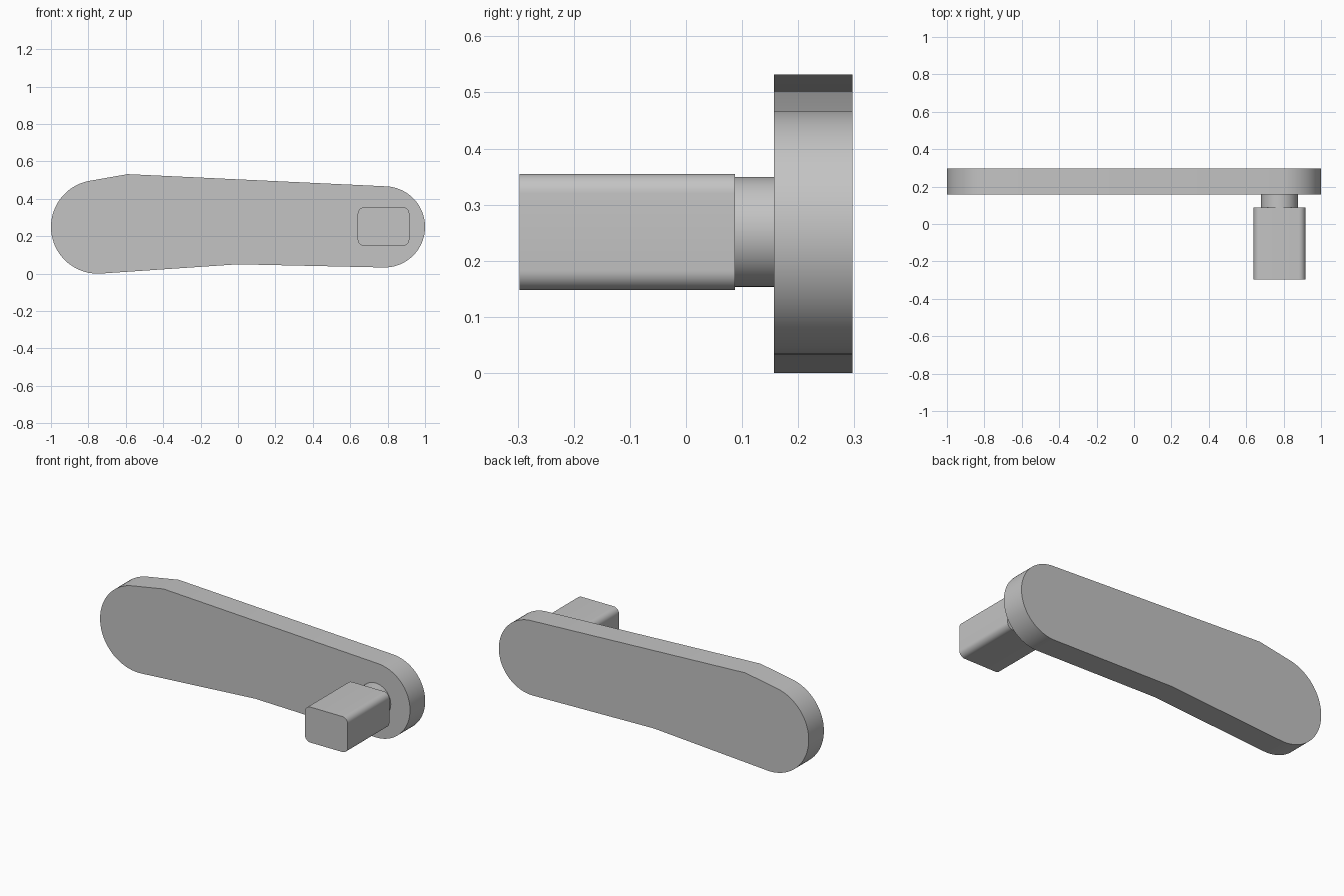
import bpy
import bmesh
from math import cos, sin, radians

cube = bpy.data.objects.get("Cube")
if cube:
    bpy.data.objects.remove(cube, do_unlink=True)

# Single grey material
grey = bpy.data.materials.new("plain_grey")
grey.use_nodes = True
colour = (0.55, 0.55, 0.55, 1)
grey.diffuse_color = colour
grey.node_tree.nodes["Principled BSDF"].inputs["Base Color"].default_value = colour


def arc(cx, cz, radius, start, end, steps):
    """Points along an arc in the x-z plane, angles in degrees."""
    angles = [radians(start + (end - start) * i / steps) for i in range(steps + 1)]
    return [(cx + radius * cos(a), cz + radius * sin(a)) for a in angles]


def extrude_profile(name, profile, front, back):
    """Solid made by sweeping an x-z outline from front to back along y."""
    bm = bmesh.new()
    face = bm.faces.new([bm.verts.new((x, front, z)) for x, z in profile])
    swept = bmesh.ops.extrude_face_region(bm, geom=[face])["geom"]
    verts = [v for v in swept if isinstance(v, bmesh.types.BMVert)]
    bmesh.ops.translate(bm, verts=verts, vec=(0, back - front, 0))
    bmesh.ops.recalc_face_normals(bm, faces=bm.faces)
    mesh = bpy.data.meshes.new(name)
    bm.to_mesh(mesh)
    bm.free()
    mesh.materials.append(grey)
    obj = bpy.data.objects.new(name, mesh)
    bpy.context.collection.objects.link(obj)
    bpy.ops.object.select_all(action="DESELECT")
    obj.select_set(True)
    bpy.context.view_layer.objects.active = obj
    bpy.ops.object.shade_smooth_by_angle(angle=radians(20))
    return obj


def rounded_rectangle(x0, x1, z0, z1, r, steps=8):
    corners = [(x1 - r, z1 - r), (x0 + r, z1 - r), (x0 + r, z0 + r), (x1 - r, z0 + r)]
    points = []
    for i, (cx, cz) in enumerate(corners):
        points += arc(cx, cz, r, 90 * i, 90 * i + 90, steps)
    return points


# Flat lever arm: small round end, large round end, slight kinks between
arm = arc(0.783, 0.25, 0.217, -91, 87, 40)
arm += [(-0.59, 0.532)]
arm += arc(-0.75, 0.25, 0.25, 99.5, 273, 40)
arm += [(0, 0.05)]
extrude_profile("lever_arm", arm, 0.157, 0.297)

# Round collar joining the arm to the block
collar = arc(0.778, 0.2515, 0.098, 0, 352.5, 47)
extrude_profile("collar", collar, 0.087, 0.157)

# Block with rounded long edges
block = rounded_rectangle(0.64, 0.916, 0.148, 0.355, 0.035)
extrude_profile("block", block, -0.297, 0.087)
